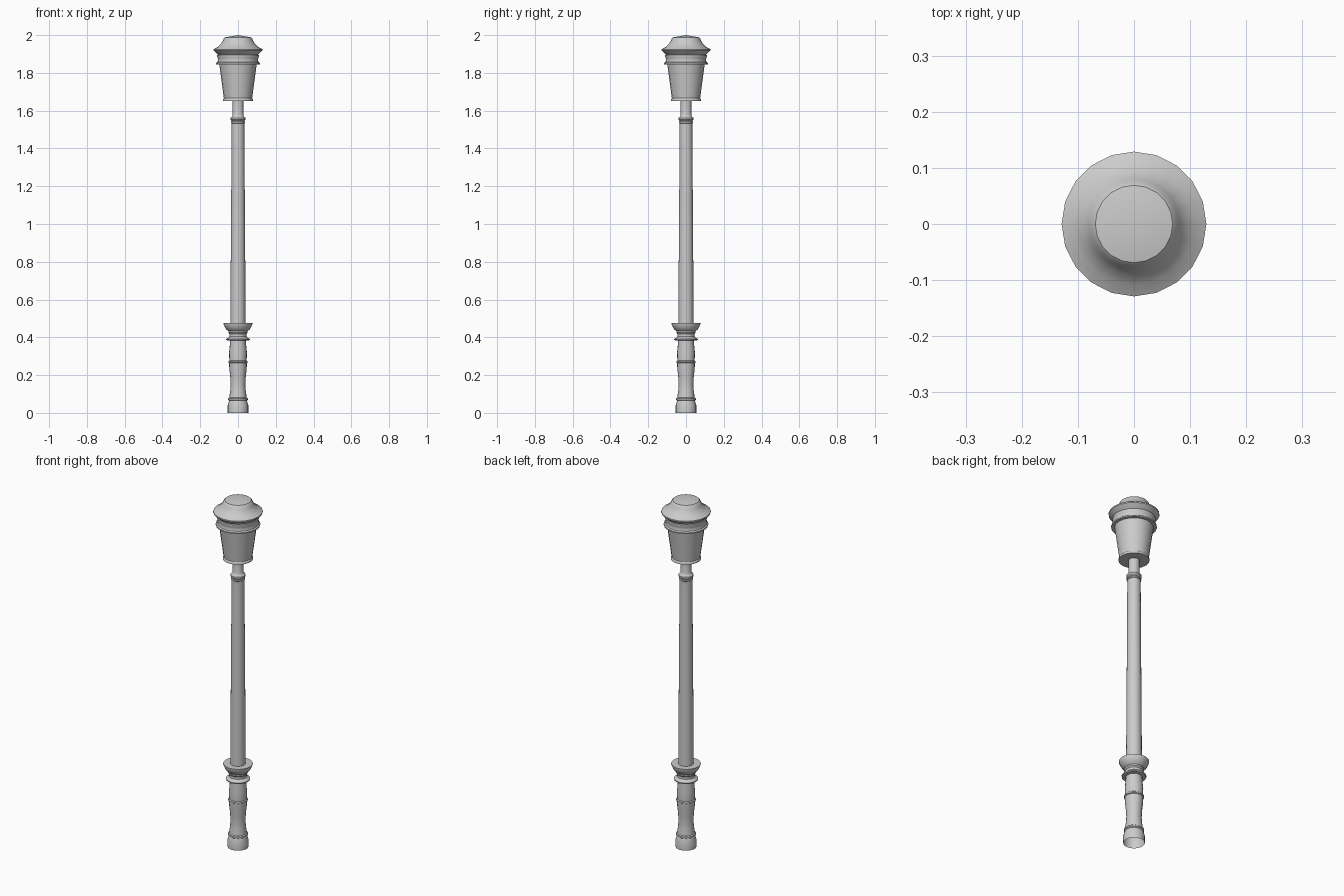
import bpy, bmesh, math

SIDES = 20


def lathe(name, profile, angle=35):
    """Revolve a (radius, z) profile about the z axis."""
    bm = bmesh.new()
    rings = []
    for r, z in profile:
        if r == 0:
            rings.append([bm.verts.new((0, 0, z))])
        else:
            rings.append([bm.verts.new((r * math.cos(2 * math.pi * i / SIDES),
                                        r * math.sin(2 * math.pi * i / SIDES), z))
                          for i in range(SIDES)])
    for a, b in zip(rings, rings[1:]):
        for i in range(SIDES):
            j = (i + 1) % SIDES
            if len(a) == 1:
                bm.faces.new((a[0], b[j], b[i]))
            elif len(b) == 1:
                bm.faces.new((a[i], a[j], b[0]))
            else:
                bm.faces.new((a[i], a[j], b[j], b[i]))
    mesh = bpy.data.meshes.new(name)
    bm.to_mesh(mesh)
    bm.free()
    obj = bpy.data.objects.new(name, mesh)
    bpy.context.collection.objects.link(obj)
    bpy.ops.object.select_all(action='DESELECT')
    obj.select_set(True)
    bpy.context.view_layer.objects.active = obj
    bpy.ops.object.shade_smooth_by_angle(angle=math.radians(angle))
    return obj


# Turned foot, open underneath
lathe("base", [
    (0.055, 0), (0.055, 0.04), (0.047, 0.065), (0.052, 0.069), (0.052, 0.077),
    (0.046, 0.081), (0.041, 0.12), (0.039, 0.15), (0.041, 0.19), (0.046, 0.235),
    (0.047, 0.263), (0.051, 0.266), (0.051, 0.273), (0.046, 0.277),
    (0.047, 0.32), (0.043, 0.36), (0.042, 0.383)])

# Thin ring and flared cup above the foot
lathe("base_collar", [
    (0.042, 0.383), (0.062, 0.385), (0.063, 0.392), (0.051, 0.398),
    (0.046, 0.405), (0.046, 0.418), (0.051, 0.425), (0.051, 0.433),
    (0.062, 0.442), (0.070, 0.455), (0.077, 0.472), (0.077, 0.477), (0.039, 0.477)])

# Tapered shaft
lathe("pole", [(0.040, 0.47), (0.039, 0.72), (0.037, 1.0), (0.035, 1.29), (0.034, 1.535)])

# Beaded collar and neck under the lantern
lathe("neck", [
    (0.034, 1.533), (0.037, 1.536), (0.037, 1.542), (0.034, 1.546), (0.039, 1.552),
    (0.039, 1.562), (0.032, 1.568), (0.028, 1.58), (0.028, 1.652)])

# Tapered lantern body with foot rim
lathe("lantern_body", [
    (0, 1.652), (0.079, 1.652), (0.079, 1.659), (0.075, 1.666), (0.099, 1.845)])

# Lantern cornice
lathe("lantern_cornice", [
    (0.097, 1.845), (0.116, 1.845), (0.116, 1.852), (0.109, 1.857), (0.106, 1.868),
    (0.108, 1.880), (0.111, 1.888), (0.110, 1.894), (0.104, 1.897)])

# Overhanging roof with shallow cap
lathe("lantern_roof", [
    (0.104, 1.895), (0.113, 1.902), (0.129, 1.918), (0.129, 1.925), (0.108, 1.937),
    (0.092, 1.952), (0.081, 1.968), (0.075, 1.982), (0.069, 1.988), (0, 2.0)])
